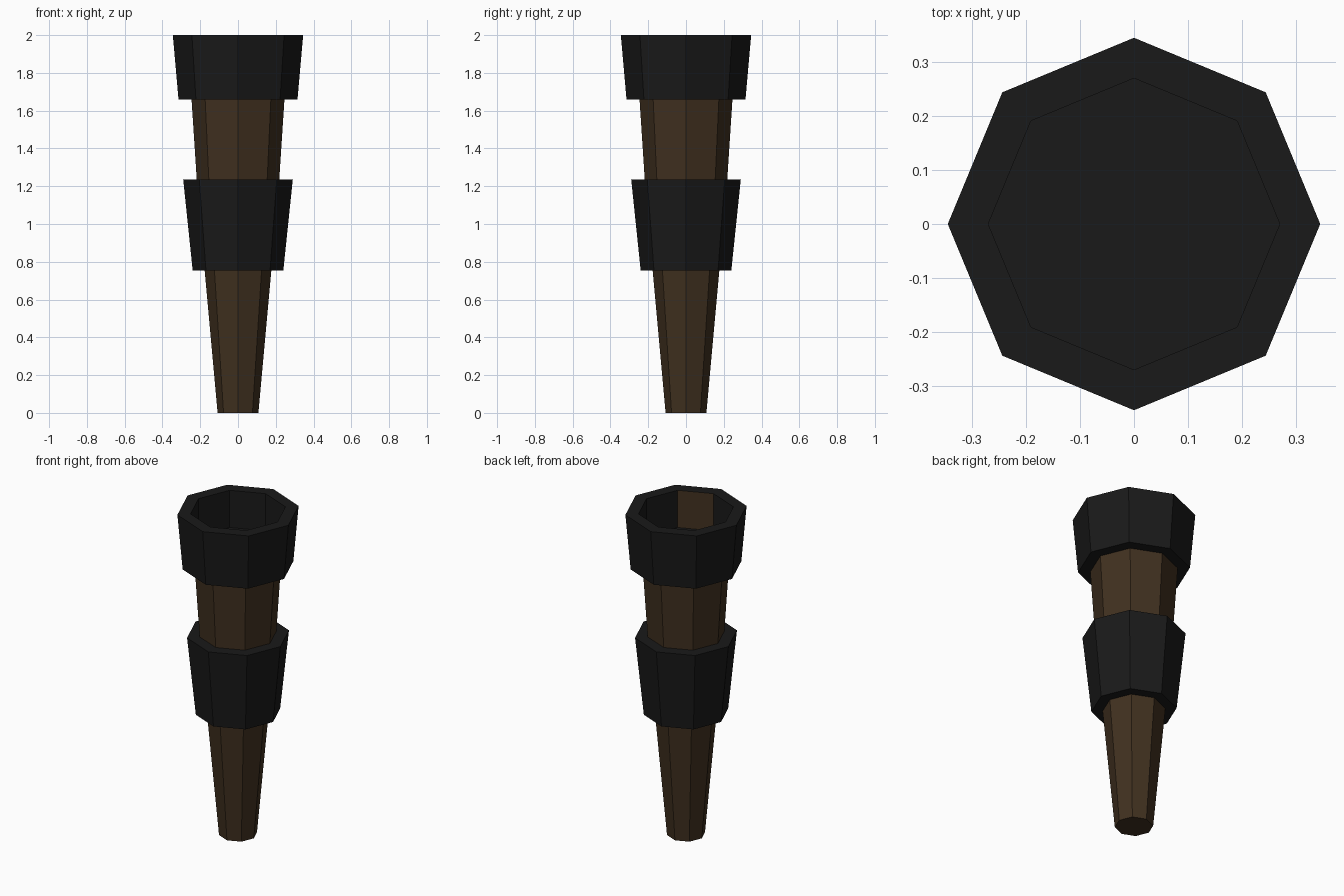
import bpy, bmesh
from math import cos, sin, pi

if "Cube" in bpy.data.objects:
    bpy.data.objects.remove(bpy.data.objects["Cube"])

SIDES = 8


def material(name, rgb):
    mat = bpy.data.materials.new(name)
    mat.diffuse_color = (*rgb, 1)
    mat.use_nodes = True
    mat.node_tree.nodes["Principled BSDF"].inputs["Base Color"].default_value = mat.diffuse_color
    return mat


def lathe(name, profile, mats, closed=False):
    """Spin (radius, z) points into an eight-sided flat-shaded solid; open ends are capped."""
    bm = bmesh.new()
    rings = [[bm.verts.new((r * cos(2 * pi * i / SIDES), r * sin(2 * pi * i / SIDES), z))
              for i in range(SIDES)] for r, z in profile]
    pairs = list(zip(rings, rings[1:]))
    if closed:
        pairs.append((rings[-1], rings[0]))
    else:
        bm.faces.new(rings[0][::-1])
        bm.faces.new(rings[-1])
    for low, high in pairs:
        for i in range(SIDES):
            j = (i + 1) % SIDES
            bm.faces.new((low[i], low[j], high[j], high[i]))
    bmesh.ops.recalc_face_normals(bm, faces=bm.faces)
    mesh = bpy.data.meshes.new(name)
    bm.to_mesh(mesh)
    bm.free()
    for mat in mats:
        mesh.materials.append(mat)
    obj = bpy.data.objects.new(name, mesh)
    bpy.context.collection.objects.link(obj)
    return obj


wood = material("dark_wood", (0.052, 0.030, 0.014))
iron = material("black_iron", (0.010, 0.010, 0.010))

# Tapered wooden handle, ending inside the cup
lathe("handle", [(0.108, 0), (0.177, 0.76), (0.218, 1.23), (0.246, 1.66), (0.248, 1.70)], [wood])

# Middle iron band around the handle
lathe("middle_band", [(0.177, 0.755), (0.24, 0.755), (0.29, 1.235), (0.218, 1.235)],
      [iron], closed=True)

# Iron cup with a recessed floor
cup = lathe("top_cup", [(0.24, 1.66), (0.315, 1.66), (0.345, 2.0), (0.27, 2.0), (0.27, 1.77)],
            [iron, wood])

# One inner wall of the cup is bare wood
for face in cup.data.polygons:
    c = face.center
    if abs(c.z - 1.885) < 0.01 and c.y < -0.2 and 0.05 < c.x < 0.2:
        face.material_index = 1
